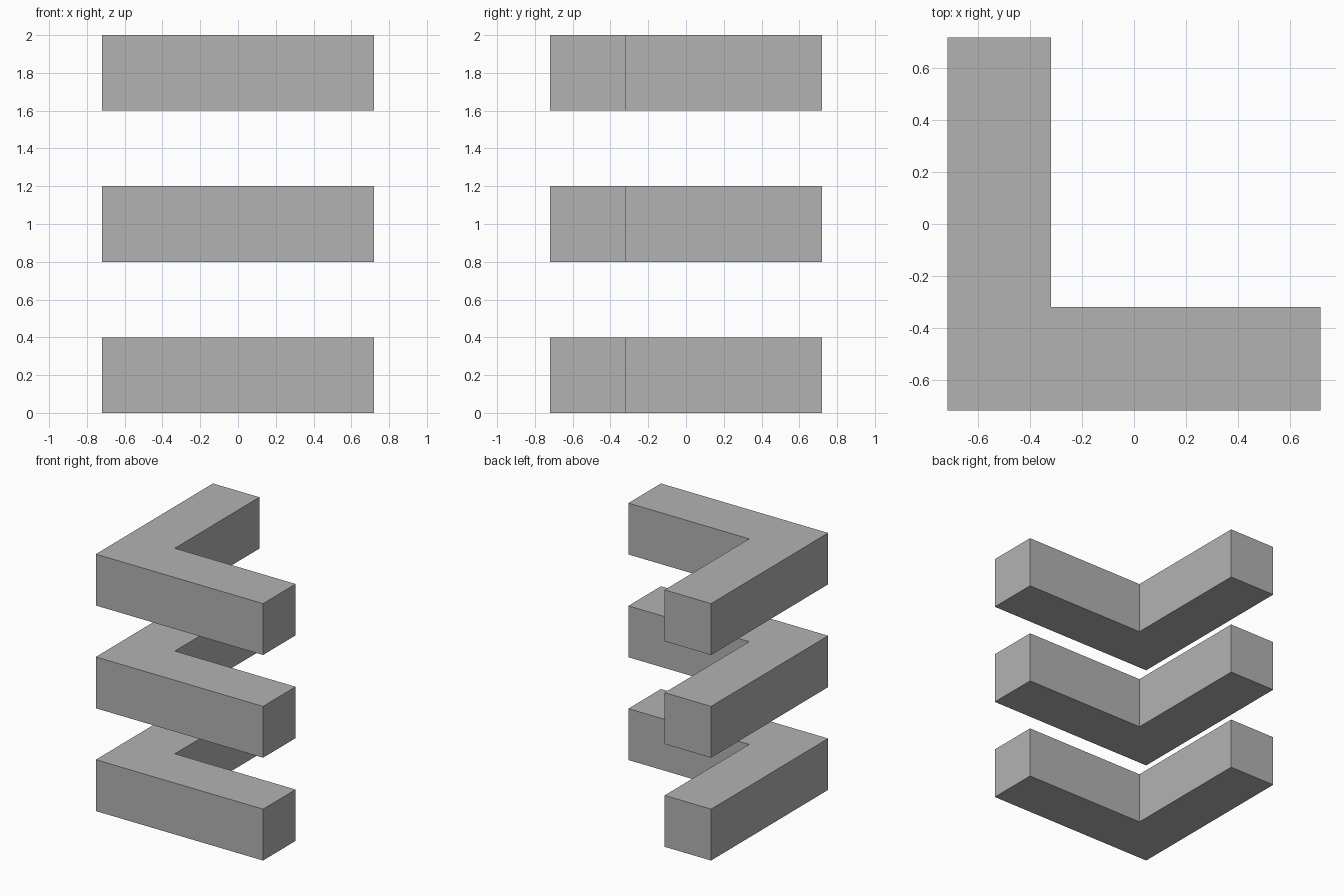
import bpy
import bmesh

cube = bpy.data.objects.get("Cube")
if cube:
    bpy.data.objects.remove(cube, do_unlink=True)

# Single plain grey
GREY = (0.45, 0.45, 0.45, 1.0)
grey = bpy.data.materials.new("plain_grey")
grey.use_nodes = True
grey.diffuse_color = GREY
grey.node_tree.nodes["Principled BSDF"].inputs["Base Color"].default_value = GREY

HALF = 0.72        # half the length of each arm
INNER = -0.32      # inside corner of the L
THICK = 0.4        # bar height

# L-shaped outline, counter-clockwise
OUTLINE = [(-HALF, -HALF), (HALF, -HALF), (HALF, INNER),
           (INNER, INNER), (INNER, HALF), (-HALF, HALF)]


def angle_bar(name, base):
    """Extrude the L outline upward from the given height."""
    bm = bmesh.new()
    face = bm.faces.new([bm.verts.new((x, y, base)) for x, y in OUTLINE])
    top = bmesh.ops.extrude_face_region(bm, geom=[face], use_keep_orig=True)
    verts = [v for v in top["geom"] if isinstance(v, bmesh.types.BMVert)]
    bmesh.ops.translate(bm, verts=verts, vec=(0, 0, THICK))
    bmesh.ops.recalc_face_normals(bm, faces=bm.faces)
    mesh = bpy.data.meshes.new(name)
    bm.to_mesh(mesh)
    bm.free()
    mesh.materials.append(grey)
    obj = bpy.data.objects.new(name, mesh)
    bpy.context.collection.objects.link(obj)


# Three bars stacked with equal gaps
for i, level in enumerate(("lower", "middle", "upper")):
    angle_bar(level + "_angle_bar", i * 2 * THICK)
